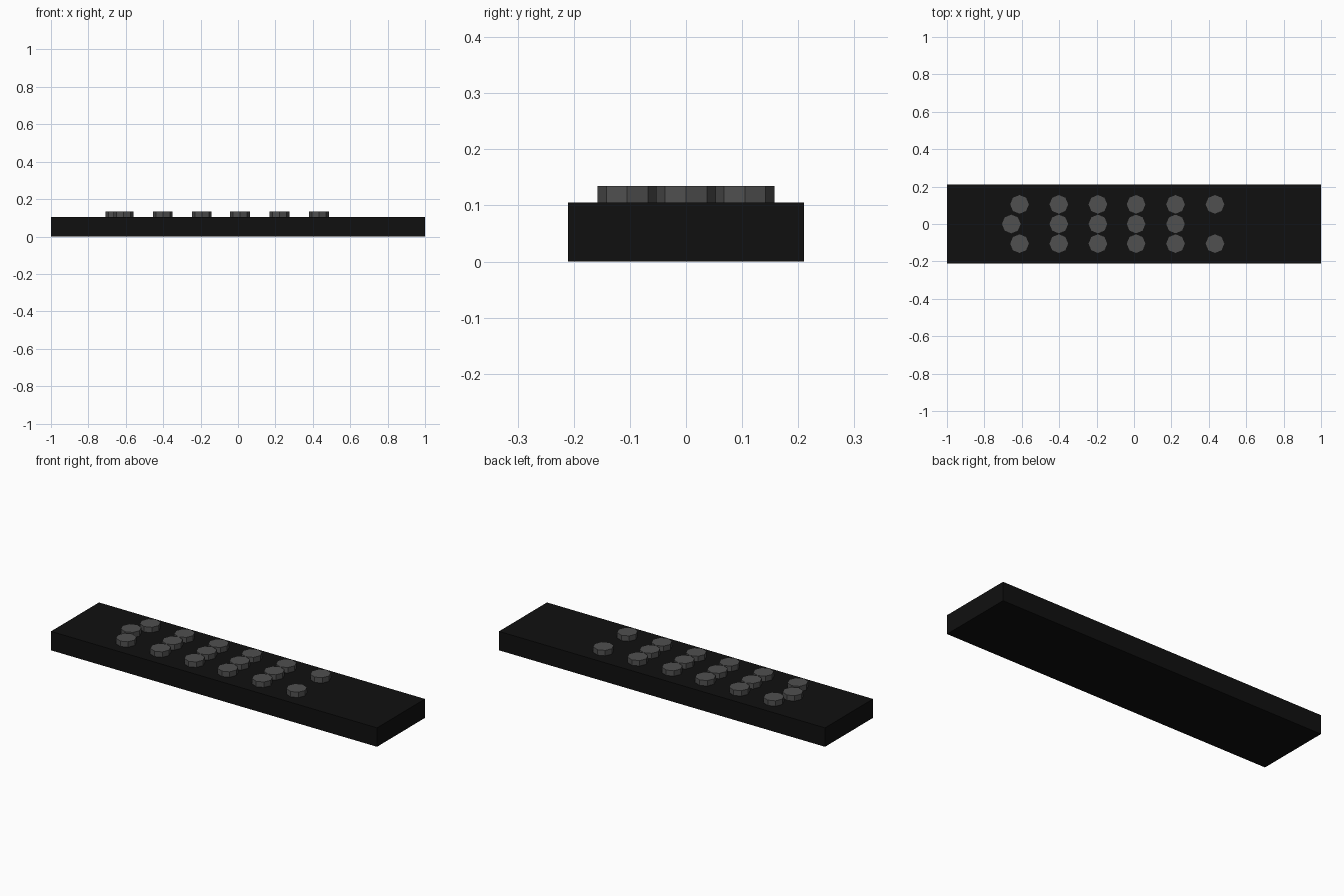
import bpy

if "Cube" in bpy.data.objects:
    bpy.data.objects.remove(bpy.data.objects["Cube"])

BODY_TOP = 0.105
BUTTON_TOP = 0.135
BUTTON_RADIUS = 0.0525
ROW = 0.105


def material(name, value):
    mat = bpy.data.materials.new(name)
    mat.diffuse_color = (value, value, value, 1)
    mat.use_nodes = True
    mat.node_tree.nodes["Principled BSDF"].inputs["Base Color"].default_value = mat.diffuse_color
    return mat


black = material("black_plastic", 0.005)
grey = material("grey_rubber", 0.08)

# Remote body slab
bpy.ops.mesh.primitive_cube_add(size=1, location=(0, 0, BODY_TOP / 2))
body = bpy.context.object
body.name = "remote_body"
body.scale = (2, 0.42, BODY_TOP)
body.data.materials.append(black)


# Octagonal push button, seated slightly into the body
def button(name, x, y):
    bottom = BODY_TOP - 0.005
    bpy.ops.mesh.primitive_cylinder_add(
        vertices=8, radius=BUTTON_RADIUS, depth=BUTTON_TOP - bottom,
        location=(x, y, (BUTTON_TOP + bottom) / 2))
    obj = bpy.context.object
    obj.name = name
    obj.data.materials.append(grey)


# Outer rows have six columns
columns = [-0.612, -0.402, -0.193, 0.011, 0.222, 0.433]
for i, x in enumerate(columns):
    for side, y in (("front", -ROW), ("back", ROW)):
        button(f"button_{side}_{i + 1}", x, y)

# Middle row: first button is shifted outward, last is absent
for i, x in enumerate([-0.656] + columns[1:5]):
    button(f"button_middle_{i + 1}", x, 0)
